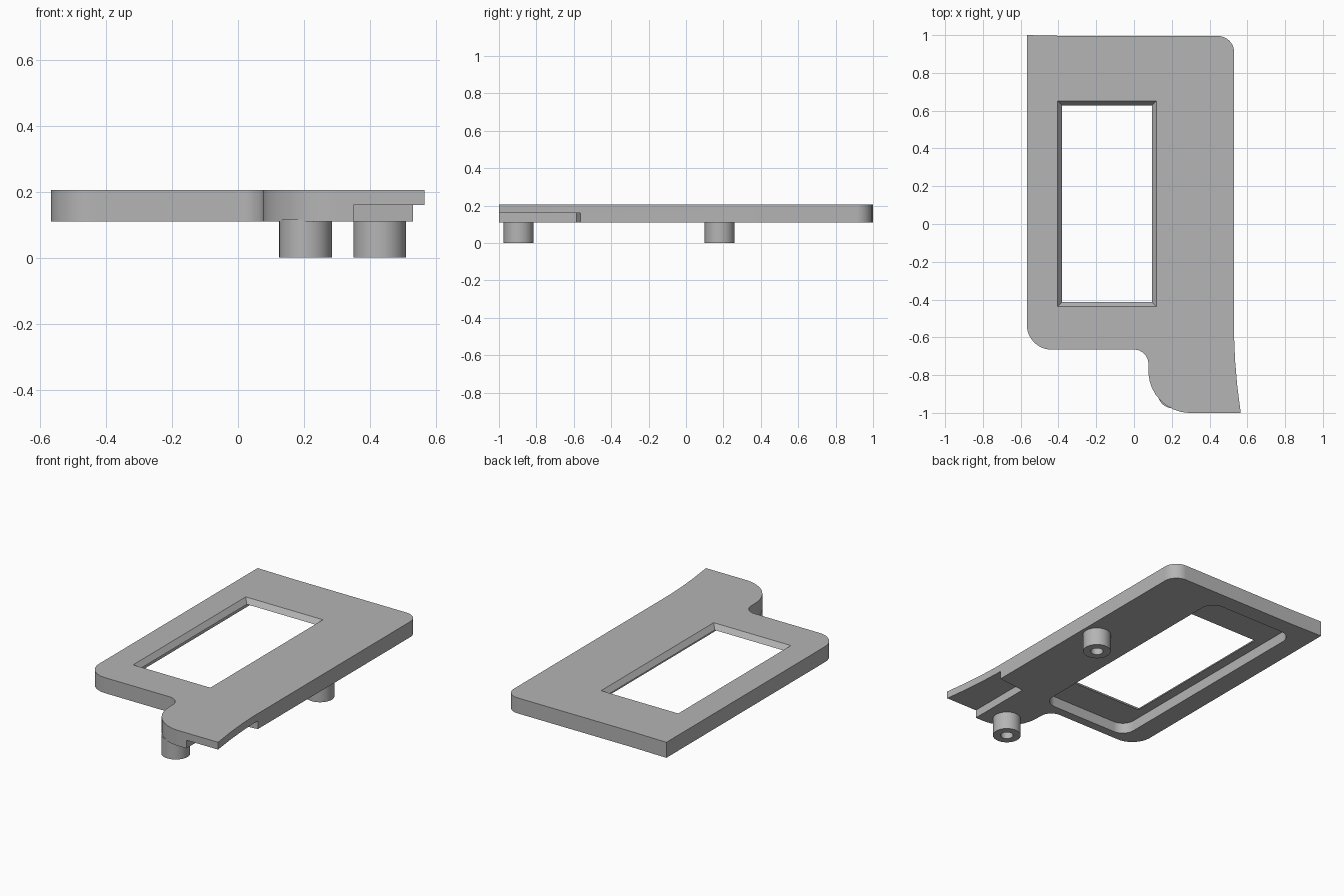
import bpy, bmesh, math
from mathutils import Vector

cube = bpy.data.objects.get("Cube")
if cube:
    bpy.data.objects.remove(cube, do_unlink=True)

grey = bpy.data.materials.new("plain grey")
grey.use_nodes = True
grey.diffuse_color = (0.46, 0.46, 0.46, 1)
grey.node_tree.nodes["Principled BSDF"].inputs["Base Color"].default_value = grey.diffuse_color


def rounded(corners, steps=10):
    """Outline from (x, y, radius) corners, with circular fillets."""
    points = []
    for i, (x, y, r) in enumerate(corners):
        p = Vector((x, y))
        if r == 0:
            points.append(p)
            continue
        a = (Vector(corners[i - 1][:2]) - p).normalized()
        b = (Vector(corners[(i + 1) % len(corners)][:2]) - p).normalized()
        half = a.angle(b) / 2
        centre = p + (a + b).normalized() * r / math.sin(half)
        start = p + a * r / math.tan(half) - centre
        end = p + b * r / math.tan(half) - centre
        for k in range(steps + 1):
            t = k / steps
            points.append(centre + (start * (1 - t) + end * t).normalized() * r)
    return points


def finish(name, bm):
    bmesh.ops.recalc_face_normals(bm, faces=bm.faces)
    mesh = bpy.data.meshes.new(name)
    bm.to_mesh(mesh)
    bm.free()
    mesh.materials.append(grey)
    obj = bpy.data.objects.new(name, mesh)
    bpy.context.collection.objects.link(obj)
    return obj


def loft(name, low, z0, high, z1):
    """Solid between two outlines with matching points."""
    bm = bmesh.new()
    a = [bm.verts.new((*p, z0)) for p in low]
    b = [bm.verts.new((*p, z1)) for p in high]
    bm.faces.new(a)
    bm.faces.new(b)
    for i in range(len(a)):
        j = (i + 1) % len(a)
        bm.faces.new((a[i], a[j], b[j], b[i]))
    return finish(name, bm)


def box_outline(x0, x1, y0, y1, r=0):
    return rounded([(x0, y0, r), (x1, y0, r), (x1, y1, r), (x0, y1, r)])


def activate(obj):
    bpy.ops.object.select_all(action="DESELECT")
    obj.select_set(True)
    bpy.context.view_layer.objects.active = obj


def smooth(obj):
    activate(obj)
    bpy.ops.object.shade_smooth_by_angle(angle=math.radians(30))


def cut(obj, cutter):
    mod = obj.modifiers.new("cut", "BOOLEAN")
    mod.operation, mod.solver, mod.object = "DIFFERENCE", "EXACT", cutter
    activate(obj)
    bpy.ops.object.modifier_apply(modifier=mod.name)
    bpy.data.objects.remove(cutter, do_unlink=True)


# Plate with the side tab
BOTTOM, TOP, FLOOR = 0.11, 0.205, 0.175
outline = rounded([
    (-0.567, 1, 0), (-0.567, -0.665, 0.13), (0.075, -0.665, 0.075),
    (0.08, -1, 0.22), (0.565, -1, 0), (0.546, -0.85, 0), (0.535, -0.72, 0),
    (0.53, -0.6, 0), (0.53, 0.995, 0.085), (-0.33, 0.995, 0)])
plate = loft("plate", outline, BOTTOM, outline, TOP)

# Pocket on the underside
pocket = box_outline(-0.44, 0.165, -0.61, 0.89, 0.08)
cut(plate, loft("pocket_cutter", pocket, 0.05, pocket, FLOOR))

# Window with sloped sides, wider at the top; the cutter runs past both faces
def window(z):
    g = 0.024 * (z - FLOOR) / (TOP - FLOOR)
    return box_outline(-0.38 - g, 0.095 + g, -0.414 - g, 0.628 + g)

cut(plate, loft("window_cutter", window(0.17), 0.17, window(0.22), 0.22))

# Step under the tab
step = [Vector(p) for p in ((0.35, -1.1), (0.7, -1.1), (0.7, -0.546), (0.35, -0.585))]
cut(plate, loft("step_cutter", step, 0.05, step, 0.16))
smooth(plate)


# Hollow posts under the plate
def post(name, x, y):
    bm = bmesh.new()
    profile = [(0, 0.1), (0.036, 0.1), (0.036, 0), (0.08, 0), (0.08, 0.115), (0, 0.115)]
    verts = [bm.verts.new((r, 0, z)) for r, z in profile]
    edges = [bm.edges.new(pair) for pair in zip(verts, verts[1:])]
    bmesh.ops.spin(bm, geom=verts + edges, axis=(0, 0, 1), cent=(0, 0, 0),
                   angle=math.tau, steps=40, use_merge=False)
    bmesh.ops.remove_doubles(bm, verts=bm.verts, dist=0.0001)
    bmesh.ops.translate(bm, verts=bm.verts, vec=(x, y, 0))
    smooth(finish(name, bm))


post("tab_post", 0.205, -0.895)
post("side_post", 0.43, 0.18)
